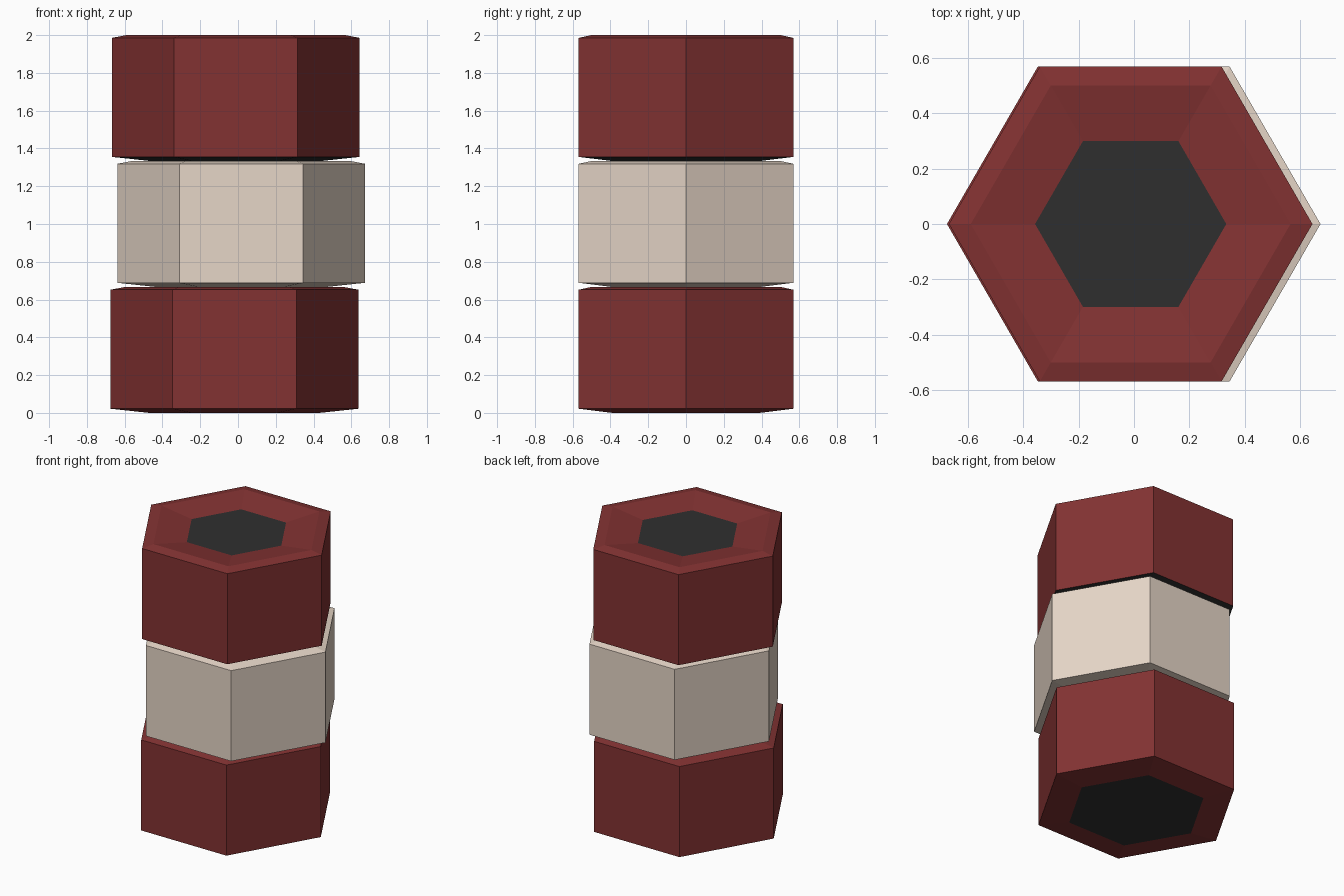
import bpy, bmesh
from math import cos, sin, pi

if "Cube" in bpy.data.objects:
    bpy.data.objects.remove(bpy.data.objects["Cube"])


def material(name, rgb):
    m = bpy.data.materials.new(name)
    m.diffuse_color = (*rgb, 1)
    m.use_nodes = True
    m.node_tree.nodes["Principled BSDF"].inputs["Base Color"].default_value = m.diffuse_color
    return m


RED = material("dark_red", (0.225, 0.032, 0.032))
CREAM = material("cream", (0.79, 0.67, 0.57))
DARK = material("charcoal", (0.028, 0.028, 0.028))

# (radius, height) from the bottom cap rim up to the recessed top cap rim
PROFILE = [(0.45, 0.0), (0.656, 0.022), (0.656, 0.652), (0.577, 0.667), (0.345, 0.635)]


def hex_block(name, x, z, body, dark_underside=False):
    bm = bmesh.new()
    rings = [[bm.verts.new((x + r * cos(i * pi / 3), r * sin(i * pi / 3), z + h))
              for i in range(6)] for r, h in PROFILE]
    # Bands of faces between successive rings
    for k, (a, b) in enumerate(zip(rings, rings[1:])):
        for i in range(6):
            j = (i + 1) % 6
            f = bm.faces.new((a[i], a[j], b[j], b[i]))
            f.material_index = 1 if (k == 0 and dark_underside) else 0
    # Dark bottom and top caps
    bm.faces.new(rings[0][::-1]).material_index = 1
    bm.faces.new(rings[-1]).material_index = 1
    mesh = bpy.data.meshes.new(name)
    bm.to_mesh(mesh)
    bm.free()
    mesh.materials.append(body)
    mesh.materials.append(DARK)
    ob = bpy.data.objects.new(name, mesh)
    bpy.context.collection.objects.link(ob)


# Three stacked blocks, each slightly off-centre
hex_block("bottom_block", -0.019, 0.0, RED)
hex_block("middle_block", 0.017, 0.6667, CREAM)
hex_block("top_block", -0.012, 1.3333, RED, dark_underside=True)
